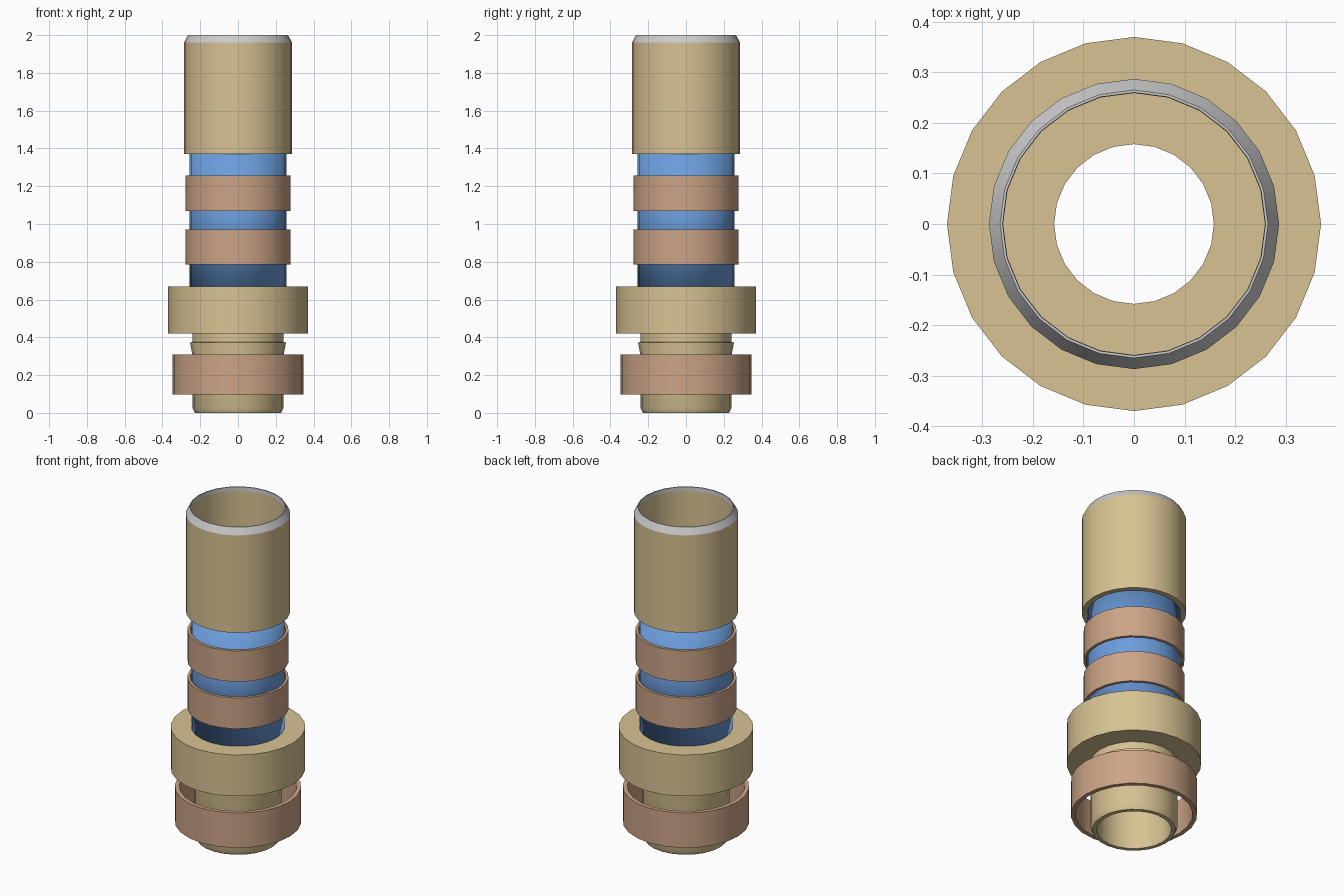
import bpy, bmesh, math

if "Cube" in bpy.data.objects:
    bpy.data.objects.remove(bpy.data.objects["Cube"])

SIDES = 24


def material(name, color):
    m = bpy.data.materials.new(name)
    m.diffuse_color = (*color, 1)
    m.use_nodes = True
    m.node_tree.nodes["Principled BSDF"].inputs["Base Color"].default_value = m.diffuse_color
    return m


TAN = material("tan", (0.68, 0.54, 0.29))
COPPER = material("copper", (0.60, 0.37, 0.24))
BLUE = material("blue", (0.15, 0.34, 0.72))


def lathe(name, profile, mat=None, smooth_angle=30):
    """Spin a closed (radius, z) section around the z axis."""
    bm = bmesh.new()
    rings = []
    for r, z in profile:
        rings.append([bm.verts.new((r * math.cos(math.tau * i / SIDES),
                                    r * math.sin(math.tau * i / SIDES), z))
                      for i in range(SIDES)])
    for k, a in enumerate(rings):
        b = rings[(k + 1) % len(rings)]
        for i in range(SIDES):
            j = (i + 1) % SIDES
            bm.faces.new((a[i], a[j], b[j], b[i]))
    bmesh.ops.recalc_face_normals(bm, faces=bm.faces)
    mesh = bpy.data.meshes.new(name)
    bm.to_mesh(mesh)
    bm.free()
    ob = bpy.data.objects.new(name, mesh)
    bpy.context.collection.objects.link(ob)
    if mat:
        mesh.materials.append(mat)
    bpy.ops.object.select_all(action='DESELECT')
    ob.select_set(True)
    bpy.context.view_layer.objects.active = ob
    bpy.ops.object.shade_smooth_by_angle(angle=math.radians(smooth_angle))
    return ob


def band(name, outer, inner, z0, z1, mat, smooth_angle=30):
    return lathe(name, [(outer, z0), (outer, z1), (inner, z1), (inner, z0)],
                 mat, smooth_angle)


# Lower nozzle with chamfered foot, flared collar and neck
lathe("lower_nozzle", [(0.228, 0), (0.24, 0.025), (0.24, 0.30), (0.253, 0.365),
                       (0.253, 0.372), (0.242, 0.375), (0.242, 0.42),
                       (0.205, 0.42), (0.205, 0)], TAN)

# Wide flange
band("flange", 0.37, 0.158, 0.42, 0.67, TAN)

# Blue core, shaded smoothly over its ends
band("core_sleeve", 0.257, 0.158, 0.67, 1.37, BLUE, 180)

# Loose copper rings
band("lower_ring", 0.347, 0.322, 0.097, 0.308, COPPER)
for i, z in enumerate((0.785, 1.07)):
    band(f"core_ring_{i + 1}", 0.278, 0.262, z, z + 0.187, COPPER)

# Upper tube with an inner floor around the bore
lathe("upper_tube", [(0.287, 1.37), (0.287, 1.96), (0.259, 1.975), (0.259, 1.39),
                     (0.158, 1.39), (0.158, 1.37)], TAN)

# Grey chamfered rim
lathe("top_rim", [(0.287, 1.96), (0.265, 2.0), (0.26, 2.0), (0.259, 1.975)])
